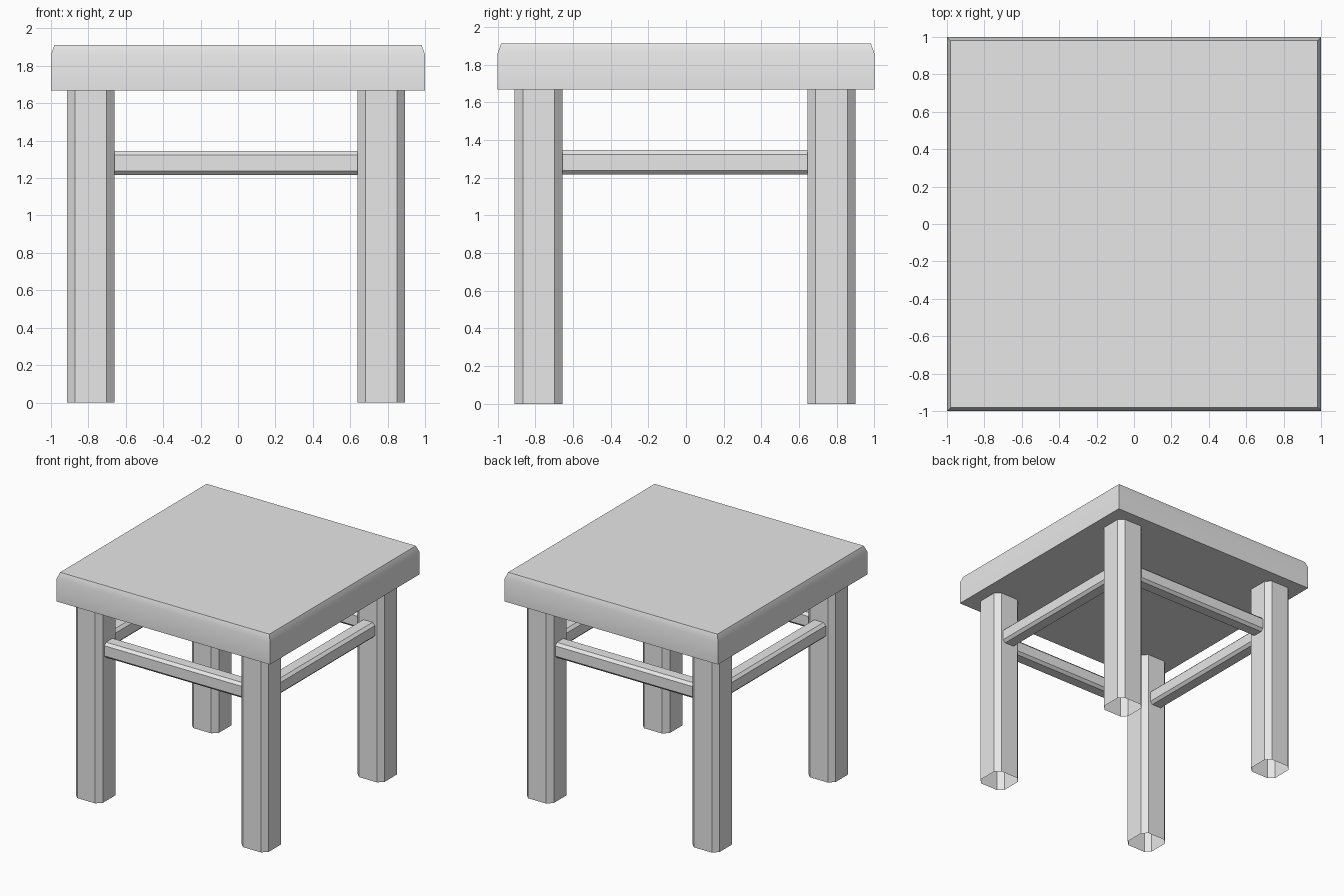
import bpy
import bmesh
from math import radians
from mathutils import Vector

cube = bpy.data.objects.get("Cube")
if cube:
    bpy.data.objects.remove(cube, do_unlink=True)

grey = bpy.data.materials.new("light_grey")
grey.use_nodes = True
colour = (0.8, 0.8, 0.8, 1)
grey.diffuse_color = colour
grey.node_tree.nodes["Principled BSDF"].inputs["Base Color"].default_value = colour

LEG_X = (-0.787, 0.767)
LEG_Y = (-0.782, 0.772)
LEG_HALF, LEG_BEVEL = 0.127, 0.043
RAIL_HALF, RAIL_BEVEL, RAIL_Z = 0.065, 0.022, 1.281
SEAT_BOTTOM, SEAT_SHOULDER, SEAT_TOP = 1.667, 1.86, 1.912


def loft(name, rings, caps=False):
    """Join matching rings of points with quads, optionally closing both ends."""
    bm = bmesh.new()
    loops = [[bm.verts.new(p) for p in ring] for ring in rings]
    for a, b in zip(loops, loops[1:]):
        for i in range(len(a)):
            j = (i + 1) % len(a)
            bm.faces.new((a[i], a[j], b[j], b[i]))
    if caps:
        bm.faces.new(loops[0][::-1])
        bm.faces.new(loops[-1])
    mesh = bpy.data.meshes.new(name)
    bm.to_mesh(mesh)
    bm.free()
    mesh.materials.append(grey)
    obj = bpy.data.objects.new(name, mesh)
    bpy.context.collection.objects.link(obj)
    return obj


def tube(name, start, end, u, half, bevel):
    """Open square tube with chamfered edges; u is one cross-section axis."""
    start, end, u = Vector(start), Vector(end), Vector(u)
    v = (end - start).normalized().cross(u)
    k = half - bevel
    section = [(half, -k), (half, k), (k, half), (-k, half),
               (-half, k), (-half, -k), (-k, -half), (k, -half)]
    return loft(name, [[p + u * a + v * b for a, b in section] for p in (start, end)])


def square(h, z):
    return [(-h, -h, z), (h, -h, z), (h, h, z), (-h, h, z)]


# Seat slab with a narrow sloping rim
seat = loft("seat", [square(1, SEAT_BOTTOM), square(1, SEAT_SHOULDER),
                     square(0.981, SEAT_TOP)], caps=True)
bpy.ops.object.select_all(action="DESELECT")
seat.select_set(True)
bpy.context.view_layer.objects.active = seat
bpy.ops.object.shade_smooth_by_angle(angle=radians(30))

# Four hollow legs
for x, side in zip(LEG_X, ("right", "left")):
    for y, end in zip(LEG_Y, ("front", "back")):
        tube(f"{end}_{side}_leg", (x, y, 0), (x, y, SEAT_BOTTOM), (1, 0, 0),
             LEG_HALF, LEG_BEVEL)

# Rails between the inner faces of neighbouring legs
for y, end in zip(LEG_Y, ("front", "back")):
    tube(f"{end}_rail", (LEG_X[0] + LEG_HALF, y, RAIL_Z),
         (LEG_X[1] - LEG_HALF, y, RAIL_Z), (0, 1, 0), RAIL_HALF, RAIL_BEVEL)
for x, side in zip(LEG_X, ("right", "left")):
    tube(f"{side}_rail", (x, LEG_Y[0] + LEG_HALF, RAIL_Z),
         (x, LEG_Y[1] - LEG_HALF, RAIL_Z), (1, 0, 0), RAIL_HALF, RAIL_BEVEL)
